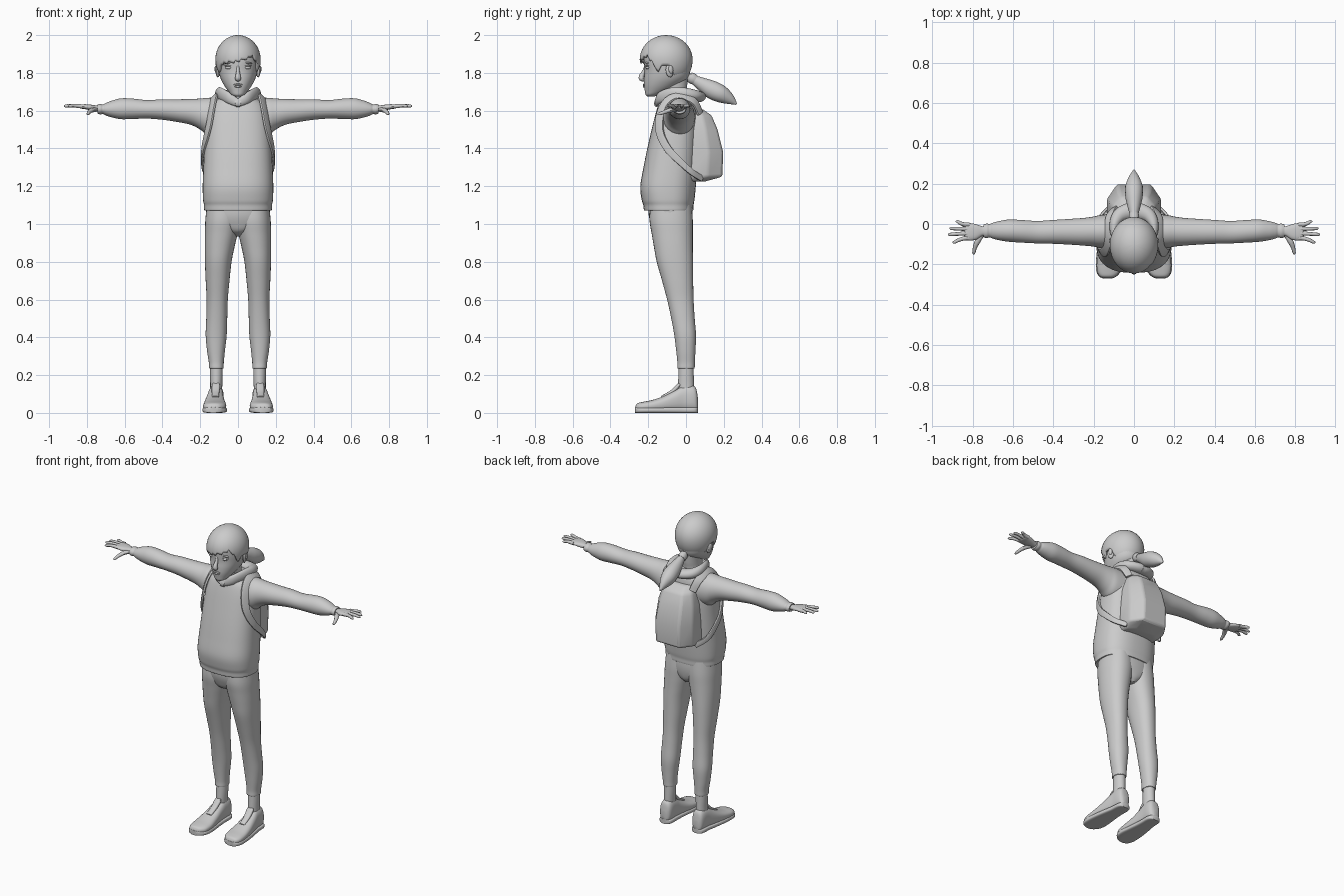
import bpy, bmesh, math
from mathutils import Vector


def spline(rows, k):
    """Catmull-Rom interpolation of every number in the rows"""
    out, n = [], len(rows)
    for i in range(n - 1):
        a, b, c, d = rows[max(i - 1, 0)], rows[i], rows[i + 1], rows[min(i + 2, n - 1)]
        for j in range(k):
            t = j / k
            out.append([q + .5 * t * (r - p + t * (2*p - 5*q + 4*r - s + t * (3*(q - r) + s - p)))
                        for p, q, r, s in zip(a, b, c, d)])
    return out + [list(rows[-1])]


def build(name, rings, mirror=False, caps=True):
    m, n = len(rings), len(rings[0])
    faces = [(i*n + j, i*n + (j+1) % n, (i+1)*n + (j+1) % n, (i+1)*n + j)
             for i in range(m - 1) for j in range(n)]
    if caps:
        faces += [tuple(range(n))[::-1], tuple(range((m-1)*n, m*n))]
    me = bpy.data.meshes.new(name)
    me.from_pydata([tuple(v) for r in rings for v in r], [], faces)
    bm = bmesh.new()
    bm.from_mesh(me)
    bmesh.ops.recalc_face_normals(bm, faces=bm.faces)
    bm.to_mesh(me)
    bm.free()
    ob = bpy.data.objects.new(name, me)
    bpy.context.collection.objects.link(ob)
    if mirror:
        ob.modifiers.new("mirror", 'MIRROR').use_mirror_merge = False
    return ob


def section(n, power):
    """Unit superellipse"""
    f = lambda v: math.copysign(abs(v) ** (2 / power), v)
    return [(f(math.cos(2*math.pi*i/n)), f(math.sin(2*math.pi*i/n))) for i in range(n)]


def loft(name, axis, rows, power=2, n=32, k=5, mirror=False):
    """rows: position on axis, then min/max of the two other axes"""
    rings = []
    for p, a0, a1, b0, b1 in spline(rows, k):
        ring = []
        for c, s in section(n, power):
            v = [(a0 + a1)/2 + c*(a1 - a0)/2, (b0 + b1)/2 + s*(b1 - b0)/2]
            v.insert(axis, p)
            ring.append(v)
        rings.append(ring)
    return build(name, rings, mirror)


def sweep(name, pts, up=lambda p: Vector((0, 0, 1)), power=2, n=16, k=6, mirror=False):
    """pts: x, y, z, half width, half height"""
    rows, rings = spline(pts, k), []
    for i, (x, y, z, w, h) in enumerate(rows):
        p = Vector((x, y, z))
        t = Vector(rows[min(i+1, len(rows)-1)][:3]) - Vector(rows[max(i-1, 0)][:3])
        side = t.cross(up(p)).normalized()
        u = side.cross(t).normalized()
        rings.append([p + side*c*w + u*s*h for c, s in section(n, power)])
    return build(name, rings, mirror)


def ball(name, loc, size, rot=(0, 0, 0), mirror=False):
    rings = [[(math.sin(a)*c, math.sin(a)*s, math.cos(a)) for c, s in section(16, 2)]
             for a in [.02 + i*(math.pi - .04)/10 for i in range(11)]]
    ob = build(name, rings)
    from mathutils import Matrix, Euler
    ob.data.transform(Matrix.LocRotScale(Vector(loc), Euler(rot), Vector(size)))
    if mirror:
        ob.modifiers.new("mirror", 'MIRROR').use_mirror_merge = False


def sym(rows):
    return [(z, -x, x, a, b) for z, x, a, b in rows]


# Sweatshirt body, hem step at the bottom
loft("sweatshirt", 2, sym([(1.075, .165, -.21, .025), (1.072, .178, -.222, .038), (1.10, .18, -.226, .04),
     (1.13, .185, -.235, .045), (1.2, .187, -.242, .052), (1.3, .183, -.225, .06), (1.4, .178, -.205, .065),
     (1.5, .172, -.182, .068), (1.58, .162, -.162, .068), (1.635, .14, -.145, .062),
     (1.665, .10, -.13, .05), (1.68, .07, -.12, .03)]), power=2.5, n=48)
# Sleeves with gathered cuff
loft("sleeve", 0, [(.09, -.12, .05, 1.46, 1.67), (.16, -.12, .045, 1.47, 1.668), (.2, -.112, .037, 1.50, 1.664),
     (.25, -.107, .03, 1.525, 1.662), (.32, -.102, .025, 1.54, 1.66), (.4, -.098, .02, 1.552, 1.66),
     (.48, -.096, .015, 1.558, 1.656), (.56, -.092, .02, 1.556, 1.664), (.62, -.088, .022, 1.555, 1.665),
     (.67, -.08, .014, 1.565, 1.652), (.70, -.072, .006, 1.575, 1.64), (.715, -.066, .0, 1.582, 1.633),
     (.73, -.07, .002, 1.58, 1.636), (.745, -.066, -.002, 1.585, 1.632)], mirror=True)
# Hands
loft("palm", 0, [(.72, -.056, -.014, 1.594, 1.626), (.75, -.058, -.012, 1.597, 1.627), (.78, -.076, -.002, 1.602, 1.632),
     (.81, -.082, .004, 1.608, 1.634), (.835, -.078, .0, 1.612, 1.632), (.842, -.06, -.02, 1.618, 1.628)],
     power=2.4, n=20, mirror=True)
for finger, y, tx, ty in (("index", -.07, .9, -.09), ("middle", -.047, .922, -.052),
                          ("ring", -.024, .914, -.022), ("little", -.003, .884, .012)):
    sweep(finger + "_finger", [(.815, y, 1.622, .011, .011), (.84, y*.95 + ty*.05, 1.624, .0105, .011),
          ((.84 + tx)/2, (y + ty)/2, 1.627, .009, .009), (tx - .01, ty, 1.625, .008, .008),
          (tx, ty, 1.624, .003, .003)], n=10, k=3, mirror=True)
sweep("thumb", [(.755, -.05, 1.605, .014, .012), (.775, -.085, 1.602, .014, .012), (.788, -.115, 1.592, .0105, .01),
      (.794, -.142, 1.583, .008, .008), (.796, -.15, 1.58, .003, .003)], n=10, k=3, mirror=True)
# Trousers
loft("hips", 2, sym([(.935, .02, -.12, -.0), (.96, .07, -.165, .02), (1.0, .15, -.185, .03),
                     (1.05, .168, -.198, .034), (1.12, .17, -.2, .03)]), power=2.3)
loft("trouser_leg", 2, [(.235, .078, .15, -.042, .042), (.24, .076, .153, -.046, .046), (.27, .075, .155, -.046, .047),
     (.33, .069, .164, -.052, .05), (.41, .06, .171, -.062, .053), (.5, .057, .168, -.078, .046),
     (.6, .054, .166, -.1, .04), (.7, .045, .171, -.127, .038), (.8, .034, .175, -.155, .037),
     (.88, .018, .176, -.17, .036), (.95, .002, .175, -.182, .036), (1.02, -.01, .173, -.193, .036),
     (1.1, -.01, .165, -.19, .03)], power=2.2, mirror=True)
# Socks and shoes
loft("sock", 2, [(.1, .085, .148, -.04, .042), (.15, .083, .147, -.042, .042), (.2, .081, .148, -.04, .041),
                 (.25, .081, .148, -.038, .04)], mirror=True)
shoe = [(-.268, .112, .15, .012, .035), (-.258, .09, .17, .008, .05), (-.23, .068, .183, .006, .058),
        (-.18, .062, .184, .006, .068), (-.12, .068, .178, .006, .088), (-.06, .074, .168, .006, .118),
        (-.015, .076, .16, .006, .143), (.03, .076, .157, .006, .146), (.053, .084, .15, .006, .13),
        (.063, .1, .135, .015, .08)]
loft("shoe", 1, shoe, power=2.5, mirror=True)
loft("shoe_sole", 1, [(y*1.005, a - .004, b + .004, 0, .03) for y, a, b, c, d in shoe], power=4, mirror=True)
sweep("shoe_tongue", [(.12, -.13, .082, .018, .008), (.119, -.08, .108, .02, .01),
      (.117, -.045, .14, .022, .01), (.116, -.035, .155, .018, .006)], power=3, mirror=True)

# Hood lying around the neck
sweep("hood", [(-.015, -.157, 1.637, .012, .018), (.01, -.153, 1.645, .013, .022), (.055, -.135, 1.67, .015, .03),
      (.09, -.075, 1.688, .018, .034), (.098, -.01, 1.69, .024, .032), (.075, .04, 1.682, .034, .03),
      (.03, .062, 1.675, .04, .03), (-.015, .066, 1.674, .04, .03)], mirror=True)
# Neck and head
loft("neck", 2, sym([(1.62, .07, -.13, .02), (1.67, .056, -.132, -.0), (1.72, .055, -.14, .005),
                     (1.78, .06, -.14, .01)]))
loft("head", 2, sym([(1.676, .018, -.205, -.165), (1.685, .035, -.214, -.14), (1.705, .053, -.218, -.09),
     (1.735, .074, -.222, -.035), (1.77, .092, -.222, .008), (1.81, .103, -.219, .022),
     (1.86, .108, -.222, .025), (1.91, .104, -.218, .018), (1.95, .08, -.19, -.01),
     (1.975, .04, -.15, -.06)]), power=2.1, n=40)
sweep("nose", [(0, -.213, 1.835, .008, .008), (0, -.222, 1.81, .009, .009), (0, -.235, 1.782, .014, .014),
      (0, -.234, 1.768, .016, .013), (0, -.22, 1.76, .008, .006)], up=lambda p: Vector((0, -1, 0)), n=12, mirror=False)
ball("eye", (.047, -.202, 1.828), (.02, .012, .009), mirror=True)
ball("eyelid", (.047, -.203, 1.837), (.024, .012, .004), mirror=True)
ball("brow", (.05, -.206, 1.853), (.026, .01, .005), (0, .12, 0), True)
ball("upper_lip", (0, -.221, 1.738), (.024, .008, .005))
ball("lower_lip", (0, -.221, 1.728), (.019, .008, .006))
ball("ear", (.108, -.088, 1.81), (.01, .02, .034), (.2, 0, .35), True)
ball("ear_lobe_hollow_rim", (.116, -.08, 1.818), (.007, .013, .022), (.2, 0, .35), True)

# Hair cap: shell with a varying hemline around the head
HEM = [(-180, 1.755), (-115, 1.775), (-98, 1.84), (-82, 1.84), (-72, 1.80), (-62, 1.81), (-50, 1.855),
       (-25, 1.862), (0, 1.868), (25, 1.885), (42, 1.9), (58, 1.86), (70, 1.80), (80, 1.84), (98, 1.84),
       (115, 1.775), (180, 1.755)]


def hem(d):
    for (a, p), (b, q) in zip(HEM, HEM[1:]):
        if a <= d <= b:
            z = p + (q - p)*(d - a)/(b - a)
            return z - (.016*((d + 180) % 17)/17 if abs(d) < 55 else 0)


rings = []
for i in range(1, 17):
    ring = []
    for j in range(96):
        d = -180 + j*3.75
        th = i/16*math.acos((hem(d) - 1.87)/.13)
        s = math.sin(th)**(1 if th < math.pi/2 else .7)
        ring.append((.12*s*math.sin(math.radians(d)), -.105 - .14*s*math.cos(math.radians(d)),
                     1.87 + .13*math.cos(th)))
    rings.append(ring)
crown = [[(0, -.105, 2.0)]*96] + rings
hair = build("hair_cap", crown, caps=False)
bm = bmesh.new()
bm.from_mesh(hair.data)
bmesh.ops.remove_doubles(bm, verts=bm.verts, dist=.0001)
bmesh.ops.recalc_face_normals(bm, faces=bm.faces)
bm.to_mesh(hair.data)
bm.free()
sol = hair.modifiers.new("thickness", 'SOLIDIFY')
sol.thickness, sol.offset = .012, -1
# Ponytail
sweep("ponytail", [(0, .0, 1.785, .018, .02), (0, .04, 1.765, .02, .024), (0, .085, 1.74, .032, .036),
      (0, .135, 1.712, .043, .048), (0, .185, 1.688, .044, .046), (0, .23, 1.662, .026, .03),
      (0, .268, 1.634, .003, .004)])
sweep("hair_tie", [(0, .018, 1.778, .024, .027), (0, .034, 1.77, .026, .029), (0, .048, 1.762, .024, .027)], k=3)

# Backpack: chamfered panels, narrower towards the rear
rings = []
for z, a, y0, y1 in ((1.225, .115, .02, .10), (1.25, .135, .02, .192), (1.38, .135, .03, .197),
                     (1.5, .125, .03, .167), (1.575, .105, .03, .135), (1.61, .08, .03, .085)):
    ym = y0 + (y1 - y0)*.55
    rings.append([(-a, y0, z), (a, y0, z), (a, ym, z), (a*.62, y1, z), (-a*.62, y1, z), (-a, ym, z)])
pack = build("backpack", rings)
bev = pack.modifiers.new("bevel", 'BEVEL')
bev.width, bev.segments, bev.limit_method, bev.angle_limit = .012, 3, 'ANGLE', math.radians(20)
sweep("backpack_strap", [(.1, .075, 1.585, .022, .008), (.118, .045, 1.645, .024, .008), (.125, -.015, 1.672, .024, .008),
      (.127, -.08, 1.665, .024, .008), (.138, -.125, 1.61, .024, .008), (.152, -.142, 1.53, .024, .008),
      (.168, -.13, 1.46, .022, .008), (.185, -.09, 1.39, .02, .007), (.188, -.03, 1.33, .018, .007),
      (.172, .03, 1.275, .016, .007), (.125, .085, 1.24, .016, .007)],
      up=lambda p: p - Vector((0, -.05, min(p.z, 1.54))), power=5, mirror=True)

# Smooth shading that keeps hard edges
for ob in bpy.data.objects:
    ob.select_set(True)
    bpy.context.view_layer.objects.active = ob
bpy.ops.object.shade_smooth_by_angle(angle=math.radians(40))
